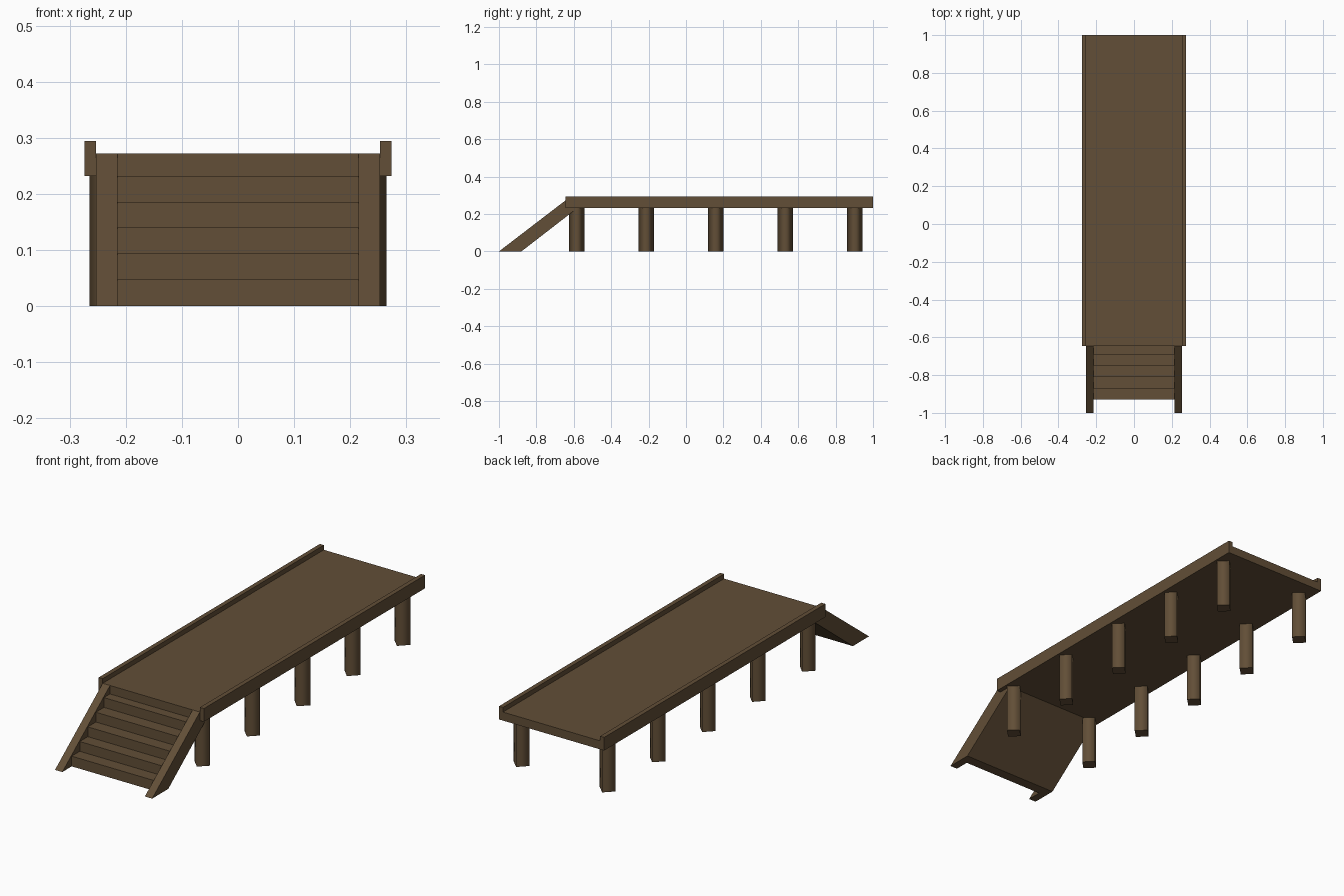
import bpy, bmesh, math

if "Cube" in bpy.data.objects:
    bpy.data.objects.remove(bpy.data.objects["Cube"])

wood = bpy.data.materials.new("brown wood")
wood.diffuse_color = (0.122, 0.077, 0.038, 1.0)
wood.use_nodes = True
wood.node_tree.nodes["Principled BSDF"].inputs["Base Color"].default_value = wood.diffuse_color


def add_object(name, bm):
    bmesh.ops.recalc_face_normals(bm, faces=bm.faces[:])
    mesh = bpy.data.meshes.new(name)
    bm.to_mesh(mesh)
    bm.free()
    mesh.materials.append(wood)
    obj = bpy.data.objects.new(name, mesh)
    bpy.context.collection.objects.link(obj)
    return obj


def extrude_side_profile(name, profile, x0, x1):
    """Extrude a (y, z) outline along x."""
    bm = bmesh.new()
    face = bm.faces.new([bm.verts.new((x0, y, z)) for y, z in profile])
    new = bmesh.ops.extrude_face_region(bm, geom=[face])["geom"]
    verts = [g for g in new if isinstance(g, bmesh.types.BMVert)]
    bmesh.ops.translate(bm, verts=verts, vec=(x1 - x0, 0, 0))
    return add_object(name, bm)


def rect(y0, y1, z0, z1):
    return [(y0, z0), (y1, z0), (y1, z1), (y0, z1)]


def post(name, x, y, radius, height):
    """Four-sided post set diagonally, softly shaded around its sides."""
    bm = bmesh.new()
    bmesh.ops.create_circle(bm, cap_ends=True, segments=4, radius=radius)
    # put the corners on the axes
    for i, v in enumerate(bm.verts):
        a = i * math.pi / 2
        v.co = (radius * math.cos(a), radius * math.sin(a), 0)
    new = bmesh.ops.extrude_face_region(bm, geom=bm.faces[:])["geom"]
    top = [g for g in new if isinstance(g, bmesh.types.BMVert)]
    bmesh.ops.translate(bm, verts=top, vec=(0, 0, height))
    bm.normal_update()
    for f in bm.faces:
        f.smooth = abs(f.normal.z) < 0.5
    for e in bm.edges:
        e.smooth = abs(e.verts[0].co.z - e.verts[1].co.z) > 0.01
    obj = add_object(name, bm)
    obj.location = (x, y, 0)


FRONT, BACK = -0.645, 1.0
UNDER, DECK = 0.232, 0.272
HALF = 0.253

# deck slab
extrude_side_profile("deck", rect(FRONT, BACK, UNDER, DECK), -HALF, HALF)

# stair block: sawtooth top, sloped underside
steps = [(-0.88, 0.0), (-0.93, 0.0)]
for i in range(5):
    y, z = -0.93 + 0.06 * i, 0.048 + 0.046 * i
    steps.append((y, z))
    steps.append((FRONT if i == 4 else y + 0.06, z))
steps.append((-0.58, UNDER))
extrude_side_profile("stair_steps", steps, -0.215, 0.215)

# stair side boards
stringer = [(-1.0, 0.0), (-0.88, 0.0), (-0.58, UNDER), (FRONT, UNDER), (FRONT, DECK)]

for side, s in (("left", -1), ("right", 1)):
    extrude_side_profile(side + "_stair_board", stringer, s * 0.215, s * HALF)
    # raised edge board along the deck
    extrude_side_profile(side + "_edge_board", rect(FRONT, BACK, UNDER, 0.294), s * HALF, s * 0.274)
    # row of supporting posts
    for i in range(5):
        post(f"{side}_post_{i + 1}", s * 0.224, -0.585 + 0.372 * i, 0.041, UNDER)
